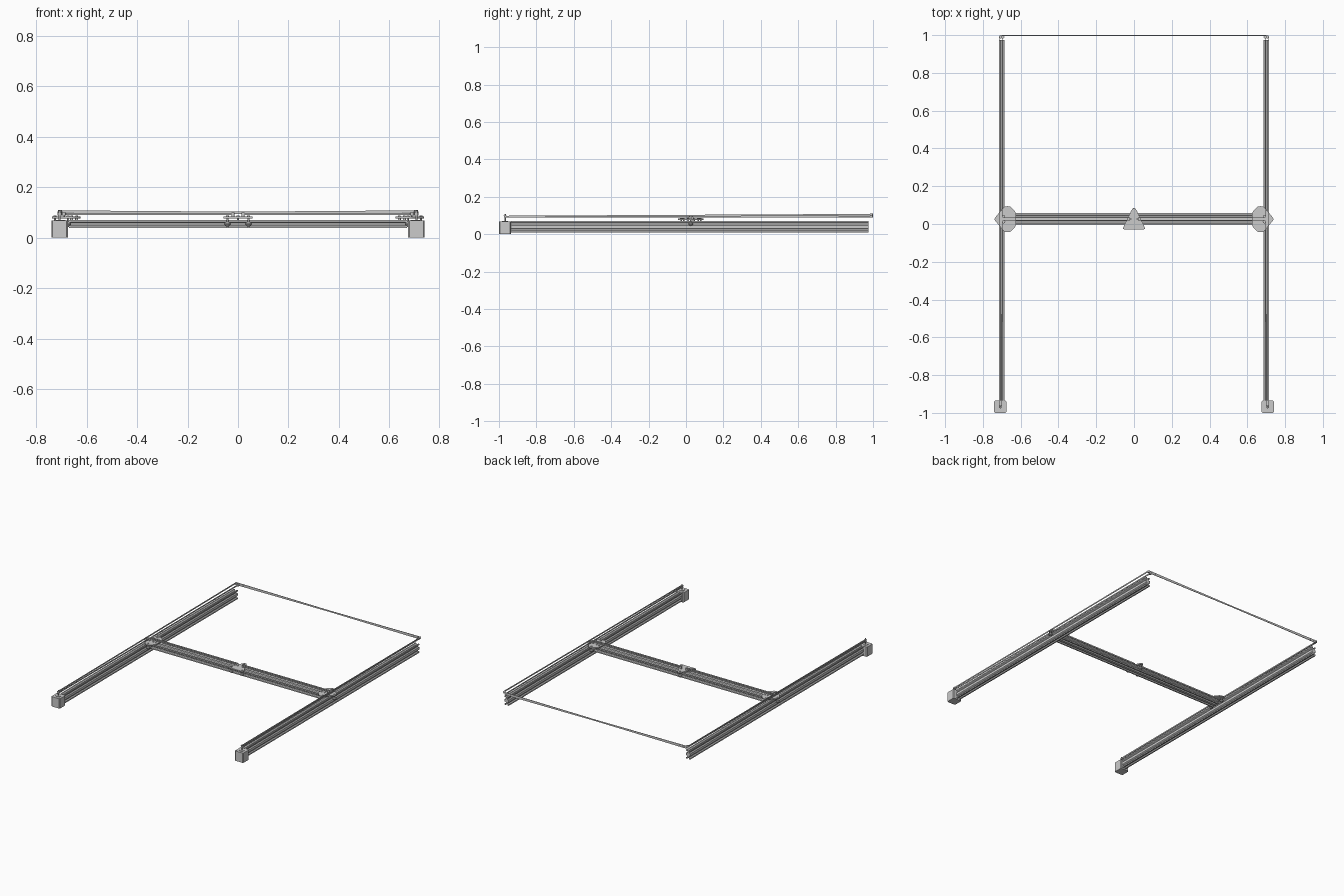
import bpy, bmesh, math
from mathutils import Vector, Matrix

cube = bpy.data.objects.get("Cube")
if cube:
    bpy.data.objects.remove(cube)

grey = bpy.data.materials.new("light_grey")
grey.use_nodes = True
grey.diffuse_color = (0.6, 0.6, 0.6, 1)
grey.node_tree.nodes["Principled BSDF"].inputs["Base Color"].default_value = (0.6, 0.6, 0.6, 1)

MM = 0.00155           # one millimetre in model units
RAIL_X = 0.70
BEAM_Y = 0.026
SLOT_Z = 0.0545        # height of the wheel grooves
PLATE_Z = 0.0755
PLATE_T = 0.008
LOW, HIGH = 0.094, 0.104   # the two belt levels


def finish(name, bm, smooth=False):
    bmesh.ops.recalc_face_normals(bm, faces=bm.faces)
    mesh = bpy.data.meshes.new(name)
    bm.to_mesh(mesh)
    bm.free()
    mesh.materials.append(grey)
    ob = bpy.data.objects.new(name, mesh)
    bpy.context.collection.objects.link(ob)
    if smooth:
        bpy.ops.object.select_all(action='DESELECT')
        ob.select_set(True)
        bpy.context.view_layer.objects.active = ob
        bpy.ops.object.shade_smooth_by_angle(angle=math.radians(35))
    return ob


def prism(name, outline, direction, smooth=False):
    bm = bmesh.new()
    base = bm.faces.new([bm.verts.new(p) for p in outline])
    top = bmesh.ops.extrude_face_region(bm, geom=[base], use_keep_orig=True)["geom"]
    bmesh.ops.translate(bm, vec=direction,
                        verts=[v for v in top if isinstance(v, bmesh.types.BMVert)])
    return finish(name, bm, smooth)


def lathe(name, x, y, profile, sides=24):
    """Turn a (radius, height) profile about a vertical axis."""
    bm = bmesh.new()
    rings = []
    for r, z in profile:
        rings.append([bm.verts.new((x + r * math.cos(a), y + r * math.sin(a), z))
                      for a in (2 * math.pi * i / sides for i in range(sides))])
    for lo, hi in zip(rings, rings[1:]):
        for i in range(sides):
            j = (i + 1) % sides
            bm.faces.new((lo[i], lo[j], hi[j], hi[i]))
    bm.faces.new(rings[0])
    bm.faces.new(rings[-1])
    return finish(name, bm, True)


def cylinder(name, x, y, z0, z1, r, sides=20):
    return lathe(name, x, y, [(r, z0), (r, z1)], sides)


def slotted_outline():
    """Cross-section of a 20 x 40 slotted bar, wide along u, in millimetres."""
    half = [(-4.6, 0), (-3.1, 1.7), (-5.5, 1.7), (-5.5, 3), (-2.8, 5.9)]
    slot = half + [(-t, d) for t, d in reversed(half)]
    pts = []
    # each side: corner, direction along it, inward normal, slot centres
    for c, t, n, centres in (((-20, -10), (1, 0), (0, 1), (10, 30)),
                             ((20, -10), (0, 1), (-1, 0), (10,)),
                             ((20, 10), (-1, 0), (0, -1), (10, 30)),
                             ((-20, 10), (0, -1), (1, 0), (10,))):
        pts.append(c)
        for s in centres:
            pts += [(c[0] + t[0] * (s + a) + n[0] * d,
                     c[1] + t[1] * (s + a) + n[1] * d) for a, d in slot]
    return [(u * MM, v * MM) for u, v in pts]


def rounded(points, radius, steps=5):
    """Round the corners of a convex 2D outline."""
    out = []
    for i, p in enumerate(points):
        p = Vector(p)
        a = p + (Vector(points[i - 1]) - p).normalized() * radius
        b = p + (Vector(points[(i + 1) % len(points)]) - p).normalized() * radius
        for k in range(steps + 1):
            t = k / steps
            out.append(a * (1 - t) ** 2 + p * 2 * t * (1 - t) + b * t * t)
    return out


def plate(name, points, radius):
    outline = [(p.x, p.y, PLATE_Z) for p in rounded(points, radius)]
    return prism(name, outline, (0, 0, PLATE_T), True)


def belt(name, a, b):
    """Flat toothed-belt run between two points, standing on edge."""
    a, b = Vector(a), Vector(b)
    side = (b - a).cross(Vector((0, 0, 1))).normalized() * 0.0014
    up = Vector((0, 0, 0.0045))
    return prism(name, [a - side - up, a + side - up, a + side + up, a - side + up], b - a)


def wheel(name, x, y):
    """Grooved-rail wheel hung below a plate on a bolt."""
    r, h = 0.012, 0.007
    lathe(name, x, y, [(r * 0.75, SLOT_Z - h), (r, SLOT_Z - h * 0.4),
                       (r, SLOT_Z + h * 0.4), (r * 0.75, SLOT_Z + h)])
    cylinder(name + "_bolt", x, y, SLOT_Z - 0.011, PLATE_Z, 0.004, 12)
    cylinder(name + "_bolt_head", x, y, PLATE_Z + PLATE_T, PLATE_Z + PLATE_T + 0.004, 0.006, 12)


def pulley(name, x, y, z):
    r, h = 0.0085, 0.0055
    lathe(name, x, y, [(r, z - h), (r, z - h + 0.001), (r * 0.8, z - h + 0.001),
                       (r * 0.8, z + h - 0.001), (r, z + h - 0.001), (r, z + h)])


section = slotted_outline()

# Cross beam lying flat between the carriages
prism("cross_beam", [(-0.67, BEAM_Y + u, SLOT_Z + v) for u, v in section], (1.34, 0, 0))

for s, tag in ((1, "left"), (-1, "right")):
    # Side rail standing on edge
    prism(tag + "_rail", [(s * RAIL_X + v, -0.935, SLOT_Z - 10 * MM + u) for u, v in section],
          (0, 1.91, 0))

    # Motor with chamfered body, shaft and pulley
    mx, my, m = s * 0.7075, -0.9675, 0.0325
    c = m - 0.005
    corner = [(m, -c), (m, c), (c, m), (-c, m), (-m, c), (-m, -c), (-c, -m), (c, -m)]
    prism(tag + "_motor", [(mx + x, my + y, 0) for x, y in corner], (0, 0, 0.068))
    cylinder(tag + "_motor_boss", mx, my, 0.068, 0.071, 0.017, 28)
    cylinder(tag + "_motor_shaft", mx, my, 0.07, 0.108, 0.004, 12)
    pulley(tag + "_motor_pulley", mx, my, LOW)
    for dx in (-1, 1):
        for dy in (-1, 1):
            cylinder(tag + "_motor_screw", mx + dx * 0.024, my + dy * 0.024,
                     0.068, 0.069, 0.003, 10)

    # Carriage plate with wheels, spacers and screws
    plate(tag + "_carriage_plate",
          [(s * x, y) for x, y in ((0.742, 0.026), (0.685, 0.094), (0.655, 0.094), (0.625, 0.062),
                                   (0.625, -0.012), (0.655, -0.043), (0.685, -0.043))], 0.012)
    for i, (x, y) in enumerate(((0.726, 0.026), (0.674, 0.078), (0.674, -0.026))):
        wheel(f"{tag}_carriage_wheel_{i}", s * x, y)
    for x in (0.64, 0.66):
        for y in (BEAM_Y - 10 * MM, BEAM_Y + 10 * MM):
            cylinder(tag + "_beam_spacer", s * x, y, 0.069, PLATE_Z, 0.006, 14)
            cylinder(tag + "_beam_screw", s * x, y, PLATE_Z + PLATE_T,
                     PLATE_Z + PLATE_T + 0.004, 0.005, 14)

    # Carriage idlers that turn the belts along the beam
    for y in (0.012, 0.04):
        pulley(tag + "_carriage_idler", s * 0.69, y, LOW)
        cylinder(tag + "_idler_post", s * 0.69, y, PLATE_Z, 0.101, 0.003, 12)

    # Rear corner idlers, one per belt level
    pulley(tag + "_rear_idler_high", s * 0.706, 0.991, HIGH)
    pulley(tag + "_rear_idler_low", s * 0.695, 0.991, LOW)

    # Belt loop: motor, rear corner, crossing, far carriage, centre
    belt(tag + "_outer_belt", (s * 0.7145, my, LOW), (s * 0.713, 0.991, HIGH))
    belt(tag + "_crossing_belt", (s * 0.706, 0.998, HIGH), (-s * 0.695, 0.998, LOW))
    belt(tag + "_rear_belt", (s * 0.697, 0.991, LOW), (s * 0.697, 0.04, LOW))
    belt(tag + "_front_belt", (s * 0.7005, my, LOW), (s * 0.697, 0.012, LOW))
    belt(tag + "_beam_belt_rear", (s * 0.69, 0.033, LOW), (s * 0.02, 0.033, LOW))
    belt(tag + "_beam_belt_front", (s * 0.69, 0.019, LOW), (s * 0.02, 0.019, LOW))
    cylinder(tag + "_belt_clamp", s * 0.02, BEAM_Y, PLATE_Z, 0.1, 0.006, 14)

    # Front wheels of the centre carriage
    wheel(tag + "_centre_wheel", s * 0.042, -0.013)

# Triangular centre carriage
plate("centre_plate", [(-0.062, -0.028), (0.062, -0.028), (0.008, 0.084), (-0.008, 0.084)], 0.012)
wheel("rear_centre_wheel", 0, 0.065)
